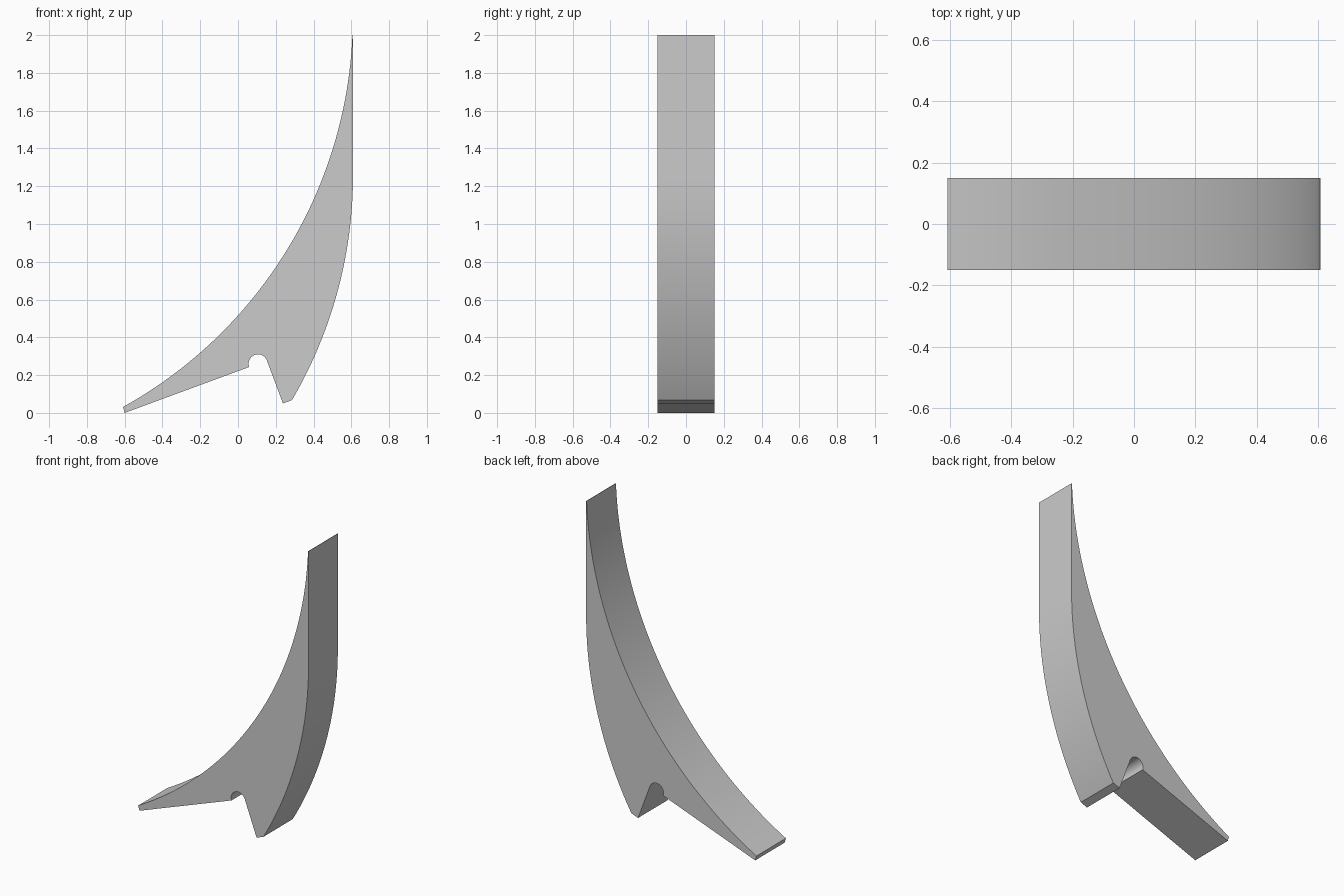
import bpy, bmesh
from math import sin, cos, radians, atan2
from mathutils import Vector

cube = bpy.data.objects.get("Cube")
if cube:
    bpy.data.objects.remove(cube, do_unlink=True)

HALF_WIDTH = 0.15


def arc(cx, cz, r, start, end, steps):
    """Points along a circular arc, angles in radians."""
    return [(cx + r * cos(start + (end - start) * i / steps),
             cz + r * sin(start + (end - start) * i / steps))
            for i in range(steps + 1)]


def arc_between(a, b, sagitta, steps):
    """Arc from a to b bulging to the right of the direction of travel."""
    a, b = Vector(a), Vector(b)
    half = (b - a) / 2
    r = (half.length ** 2 + sagitta ** 2) / (2 * sagitta)
    right = Vector((half.y, -half.x)).normalized()
    c = a + half - right * (r - sagitta)
    t0 = atan2(a.y - c.y, a.x - c.x)
    t1 = atan2(b.y - c.y, b.x - c.x)
    return arc(c.x, c.y, r, t0, t1, steps)


# Side profile: long sweeping edge, straight back, curved heel, notch, toe
sweep = arc_between((-0.609, 0.031), (0.606, 2.0), 0.302, 48)
heel = arc_between((0.286, 0.068), (0.609, 1.25), 0.081, 32)[::-1]
notch = arc(0.106, 0.26, 0.05, radians(20), radians(200), 24)
profile = sweep + [(0.609, 2.0)] + heel + [(0.238, 0.05)] + notch + [(-0.6, 0.0)]

# Extrude the profile across the width
bm = bmesh.new()
face = bm.faces.new([bm.verts.new((x, -HALF_WIDTH, z)) for x, z in profile])
result = bmesh.ops.extrude_face_region(bm, geom=[face])
moved = [v for v in result["geom"] if isinstance(v, bmesh.types.BMVert)]
bmesh.ops.translate(bm, verts=moved, vec=(0, 2 * HALF_WIDTH, 0))
bmesh.ops.recalc_face_normals(bm, faces=bm.faces)
mesh = bpy.data.meshes.new("curved_bracket")
bm.to_mesh(mesh)
bm.free()

bracket = bpy.data.objects.new("curved_bracket", mesh)
bpy.context.collection.objects.link(bracket)

# Plain grey finish
grey = bpy.data.materials.new("plain_grey")
grey.use_nodes = True
colour = (0.6, 0.6, 0.6, 1)
grey.diffuse_color = colour
grey.node_tree.nodes["Principled BSDF"].inputs["Base Color"].default_value = colour
mesh.materials.append(grey)

bpy.context.view_layer.objects.active = bracket
bracket.select_set(True)
bpy.ops.object.shade_smooth_by_angle(angle=radians(30))
